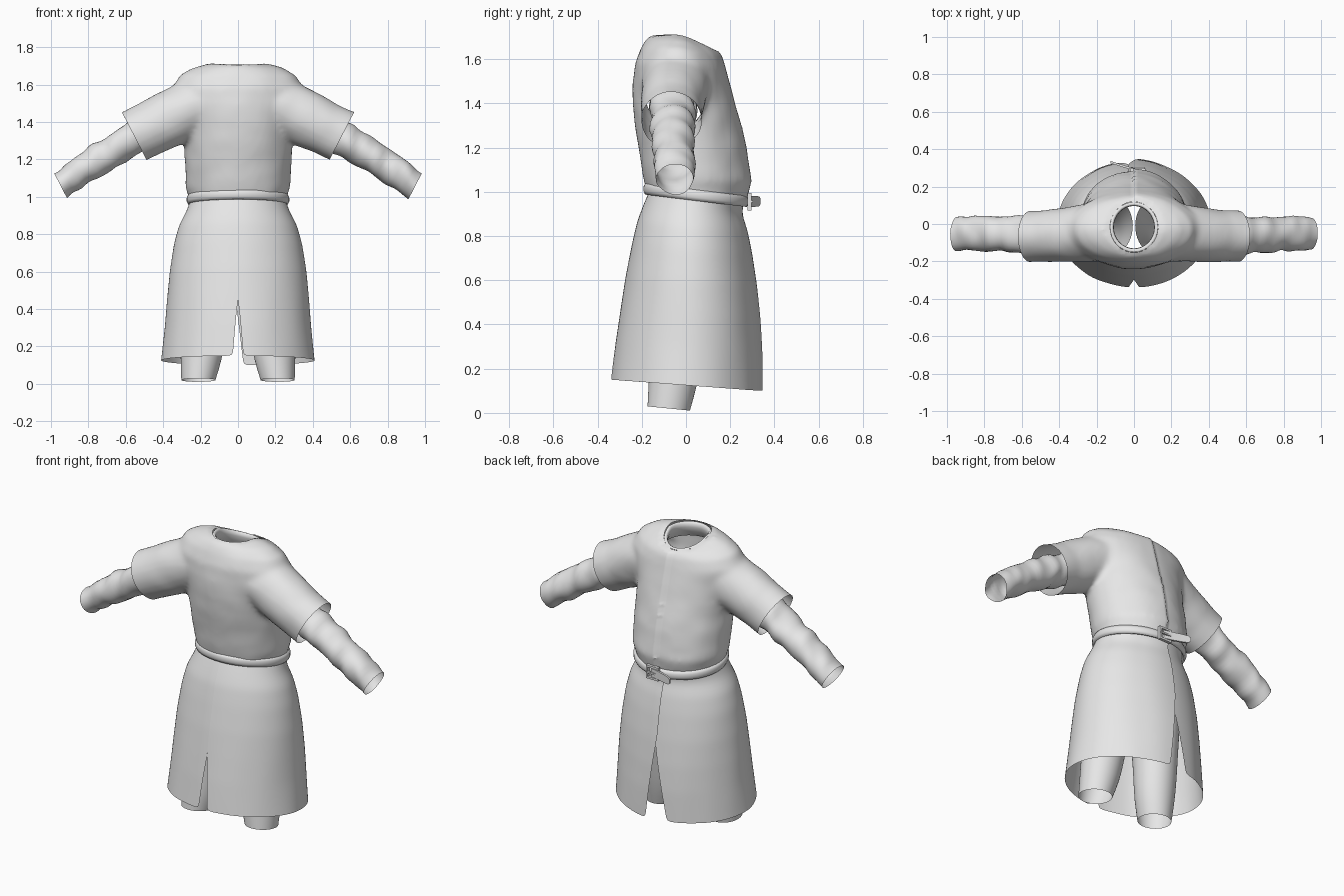
import bpy, bmesh, math
from mathutils import Vector, noise

if "Cube" in bpy.data.objects:
    bpy.data.objects.remove(bpy.data.objects["Cube"])

cloth = bpy.data.materials.new("plain_grey")
cloth.diffuse_color = (0.8, 0.8, 0.8, 1)
cloth.use_nodes = True
cloth.node_tree.nodes["Principled BSDF"].inputs["Base Color"].default_value = cloth.diffuse_color


def add_object(name, bm, subdiv=0):
    bmesh.ops.recalc_face_normals(bm, faces=bm.faces)
    mesh = bpy.data.meshes.new(name)
    bm.to_mesh(mesh)
    bm.free()
    mesh.materials.append(cloth)
    obj = bpy.data.objects.new(name, mesh)
    bpy.context.collection.objects.link(obj)
    for p in mesh.polygons:
        p.use_smooth = True
    if subdiv:
        obj.modifiers.new("subdivision", 'SUBSURF').levels = subdiv
        obj.modifiers["subdivision"].render_levels = subdiv
    return obj


def loft(bm, rings, closed=True, caps=False):
    rows = [[bm.verts.new(p) for p in r] for r in rings]
    n = len(rows[0])
    for a, b in zip(rows, rows[1:]):
        for i in range(n if closed else n - 1):
            j = (i + 1) % n
            bm.faces.new((a[i], a[j], b[j], b[i]))
    if caps:
        bm.faces.new(rows[0][::-1])
        bm.faces.new(rows[-1])


def ring(c, u, v, n=32):
    c, u, v = Vector(c), Vector(u), Vector(v)
    return [c + u * math.cos(2 * math.pi * i / n) + v * math.sin(2 * math.pi * i / n)
            for i in range(n)]


def sample(table, t):
    """Linear lookup in rows sorted by descending first value."""
    for a, b in zip(table, table[1:]):
        if t >= b[0]:
            f = (a[0] - t) / (a[0] - b[0])
            return [p + (q - p) * f for p, q in zip(a, b)]
    return list(table[-1])


# direction along an arm and across it
ALONG = Vector((0.89, 0, -0.46))


def arm_rings(rows, side, wrinkle=0.0):
    out = []
    for x, y, z, tall, deep in rows:
        r = ring((x, y, z), (0.46 * tall, 0, 0.89 * tall), (0, deep, 0))
        c = Vector((x, y, z))
        for p in r:
            p += (p - c).normalized() * wrinkle * noise.noise(Vector((p.x * 16, p.y * 7, p.z * 7 + side)))
            p.x *= side
        out.append(r)
    return out


# --- tunic top: body and sleeves fused, then cut open ---
# z, half width, front y, back y, drop towards the back
BODY = [(0.90, .25, -.17, .24, .12), (1.0, .262, -.18, .27, .05), (1.05, .28, -.19, .285, 0),
        (1.2, .285, -.215, .262, 0), (1.3, .29, -.232, .238, 0), (1.4, .30, -.242, .212, 0),
        (1.5, .33, -.24, .185, .03), (1.58, .355, -.23, .168, .1), (1.65, .31, -.203, .148, .2),
        (1.69, .24, -.178, .132, .35), (1.712, .16, -.15, .115, .45)]
bm = bmesh.new()
rings = []
for z, hx, yf, yb, drop in BODY:
    r = ring((0, (yf + yb) / 2, z), (hx, 0, 0), (0, (yb - yf) / 2, 0), 48)
    for p in r:
        p.z -= drop * max(0, p.y + .02)
    rings.append(r)
loft(bm, rings, caps=True)
for s in (1, -1):
    loft(bm, arm_rings([(.10, -.035, 1.53, .15, .16), (.24, -.045, 1.475, .155, .155),
                        (.37, -.058, 1.415, .152, .145), (.47, -.065, 1.365, .143, .138),
                        (.555, -.065, 1.325, .144, .138), (.62, -.065, 1.292, .146, .138)], s), caps=True)
solid = add_object("tunic_solid", bm)
m = solid.modifiers.new("fuse", 'REMESH')
m.mode, m.voxel_size = 'VOXEL', 0.015
m = solid.modifiers.new("soften", 'SMOOTH')
m.factor, m.iterations = 0.5, 8
bm = bmesh.new()
bm.from_object(solid, bpy.context.evaluated_depsgraph_get())
bpy.data.objects.remove(solid)


def cut(co, no):
    bmesh.ops.bisect_plane(bm, geom=bm.verts[:] + bm.edges[:] + bm.faces[:],
                           plane_co=co, plane_no=no, clear_outer=True)


# open the sleeve ends and the waist
for s in (1, -1):
    cut((.555 * s, 0, 1.325), (ALONG.x * s, 0, ALONG.z))
cut((0, 0, .975), (0, -.12, -1))
# open the neck with a clean oval edge
NX, NY, NC = .128, .135, -.017


def neck_dist(v):
    return math.hypot(v.co.x / NX, (v.co.y - NC) / NY)


bmesh.ops.delete(bm, geom=[v for v in bm.verts if v.co.z > 1.5 and neck_dist(v) < 1], context='VERTS')
for v in bm.verts:
    if v.is_boundary and v.co.z > 1.55:
        d = neck_dist(v)
        v.co.x /= d
        v.co.y = NC + (v.co.y - NC) / d
# overlapping closure down the back, and gentle creases
bm.normal_update()
for v in bm.verts:
    n = v.normal.copy()
    if n.y > .2 and v.co.x > -.005 and not v.is_boundary:
        v.co.y += .013 * max(0, 1 - v.co.x / .2)
    v.co += n * .004 * noise.noise(v.co * 9)
add_object("tunic_top", bm)

# --- inner collar ---
bm = bmesh.new()
rings = []
for r, z in ((.128, 1.7), (.12, 1.706), (.11, 1.695), (.108, 1.675), (.118, 1.645), (.14, 1.61)):
    row = ring((0, NC, z), (r, 0, 0), (0, r * 1.05, 0))
    for p in row:
        p.z -= .42 * max(0, p.y + .02)
    rings.append(row)
loft(bm, rings)
add_object("inner_collar", bm)

# --- under sleeves ---
for s, label in ((1, "right"), (-1, "left")):
    rows = []
    for i in range(29):
        t = i / 28
        rows.append((.40 + .55 * t, -.062 + .01 * t, 1.395 - .333 * t + .012 * math.sin(math.pi * t),
                     .093 - .015 * t, .105 - .018 * t))
    bm = bmesh.new()
    loft(bm, arm_rings(rows, s, .016))
    add_object("under_sleeve_" + label, bm)

# --- skirt: two panels with a front slit and an overlapping back slit ---
# z, half width, front y, back y
SKIRT = [(.99, .255, -.165, .25), (.93, .272, -.19, .235), (.85, .315, -.22, .262),
         (.75, .343, -.243, .283), (.6, .366, -.272, .306), (.45, .38, -.295, .322),
         (.3, .392, -.317, .332), (.125, .41, -.338, .336)]
for s, label in ((1, "right"), (-1, "left")):
    bm = bmesh.new()
    rings = []
    for k in range(25):
        z = .99 - .865 * k / 24
        _, hx, yf, yb = sample(SKIRT, z)
        low = max(0, (.62 - z) / .495)
        front_gap = .028 * max(0, (.42 - z) / .295) ** .8
        back_gap = (-.03 + .06 * low) if s > 0 else .1 * low
        a0 = math.asin(front_gap / hx)
        a1 = math.pi - math.asin(back_gap / hx)
        row = []
        for i in range(33):
            a = a0 + (a1 - a0) * i / 32
            x, y = hx * math.sin(a), (yf + yb) / 2 - (yb - yf) / 2 * math.cos(a)
            fold = .012 * (.99 - z) * noise.noise(Vector((s * x * 9, y * 9, z * 2.5)))
            lift = .014 * max(0, 1 - (math.pi - a) / .5) if s > 0 else 0
            row.append(Vector((s * x * (1 + fold), y * (1 + fold) + lift, z - (.075 + .04 * max(0, z - .6)) * y)))
        rings.append(row)
    loft(bm, rings, closed=False)
    add_object("skirt_panel_" + label, bm, 1)

# --- trouser legs ---
for s, label in ((1, "right"), (-1, "left")):
    bm = bmesh.new()
    rings = []
    for z, x, y, rx, ry in ((.78, .15, -.01, .145, .17), (.6, .16, -.015, .135, .15), (.4, .175, -.03, .125, .13),
                            (.25, .188, -.045, .12, .118), (.13, .196, -.06, .112, .11), (.02, .212, -.078, .092, .097)):
        row = ring((s * x, y, z), (rx, 0, 0), (0, ry, 0), 24)
        for p in row:
            p.z -= .1 * (p.y - y)
        rings.append(row)
    loft(bm, rings)
    add_object("trouser_leg_" + label, bm, 1)


# --- belt ---
def belt_z(y):
    return .99 - .122 * y


bm = bmesh.new()
sections = []
for i in range(9):
    a = 2 * math.pi * i / 8 + math.pi / 8
    grow, up = .013 * math.cos(a), .027 * math.sin(a)
    row = ring((0, .045, 0), (.262 + grow, 0, 0), (0, .225 + grow, 0), 64)
    for p in row:
        p.z = belt_z(p.y) + up
    sections.append(row)
loft(bm, sections)
bmesh.ops.remove_doubles(bm, verts=bm.verts, dist=1e-5)
add_object("belt", bm)

# --- buckle frame and prong ---


def box(bm, size, at):
    r = bmesh.ops.create_cube(bm, size=1)
    for v in r['verts']:
        v.co = Vector([c * k for c, k in zip(v.co, size)]) + Vector(at)


bm = bmesh.new()
for z in (-.034, .034):
    box(bm, (.07, .018, .012), (.02, .288, belt_z(.28) + z))
for x in (-.015, .055):
    box(bm, (.012, .018, .08), (x, .288, belt_z(.28)))
box(bm, (.07, .012, .01), (.02, .298, belt_z(.28)))
buckle = add_object("buckle", bm)
for p in buckle.data.polygons:
    p.use_smooth = False

# --- loose belt end ---
bm = bmesh.new()
rings = []
for x, y, z, h in ((.03, .286, .956, .025), (-.02, .298, .956, .025), (-.07, .313, .957, .024),
                   (-.11, .326, .957, .022), (-.125, .331, .957, .012)):
    rings.append([Vector((x, y + dy, z + dz * h)) for dy, dz in ((-.006, -1), (.006, -1), (.006, 1), (-.006, 1))])
loft(bm, rings, caps=True)
tail = add_object("belt_end", bm)
for p in tail.data.polygons:
    p.use_smooth = False
